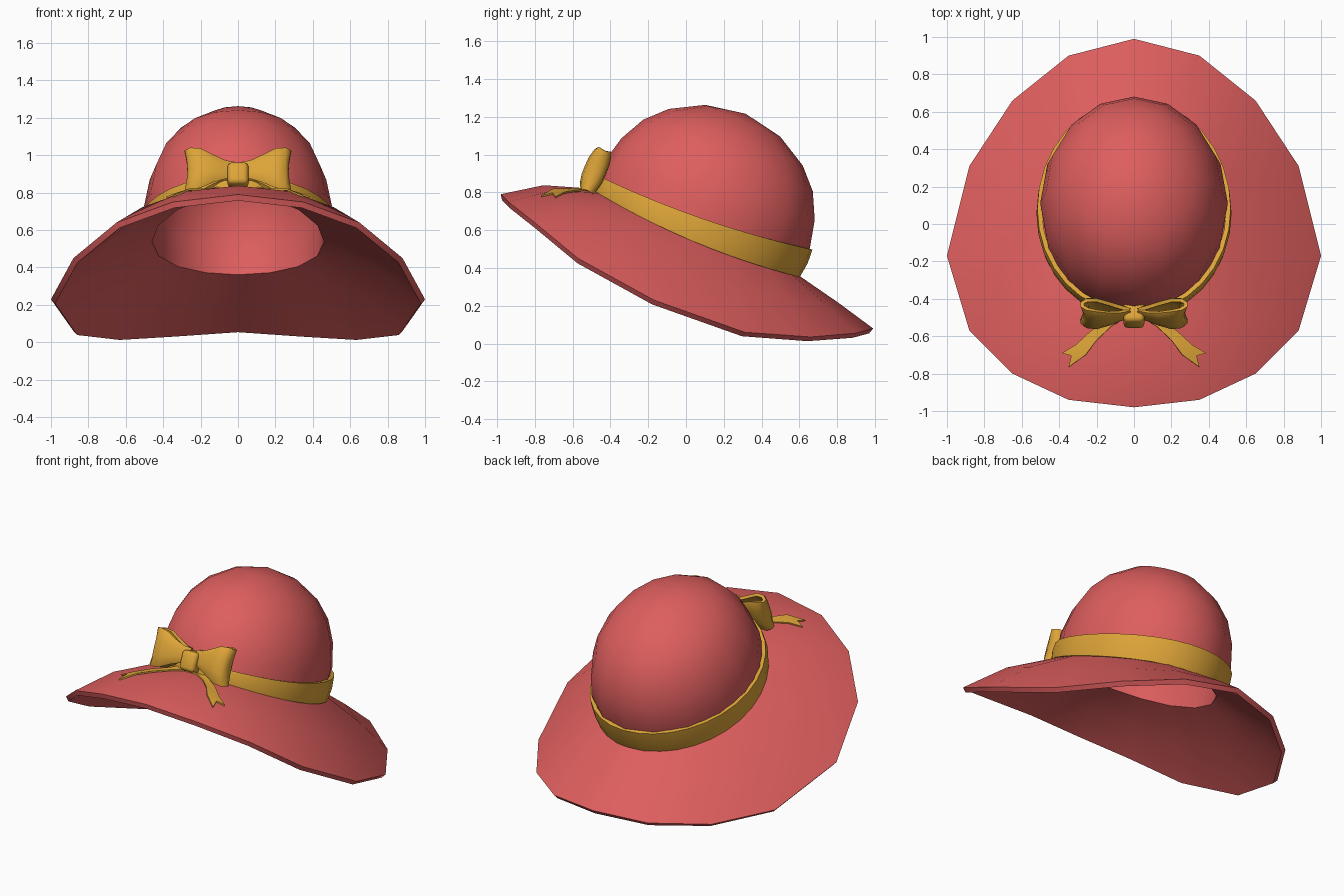
import bpy, bmesh, math
from mathutils import Vector, Matrix
from mathutils.bvhtree import BVHTree

if "Cube" in bpy.data.objects:
    bpy.data.objects.remove(bpy.data.objects["Cube"])

TILT = 0.4                       # hat leans forward-up by this angle
SIDES = 16
CENTRE = Vector((0, 0.053, 0.594))
ROT = Matrix.Rotation(-TILT, 4, 'X')
HAT = Matrix.Translation(CENTRE) @ ROT


def material(name, col):
    m = bpy.data.materials.new(name)
    m.diffuse_color = (*col, 1)
    m.use_nodes = True
    m.node_tree.nodes["Principled BSDF"].inputs["Base Color"].default_value = m.diffuse_color
    return m


RED = material("coral_red", (0.73, 0.112, 0.112))
GOLD = material("ribbon_gold", (0.73, 0.376, 0.04))


def finish(bm, name, mat, thickness=0, offset=-1, angle=50):
    me = bpy.data.meshes.new(name)
    bm.to_mesh(me)
    bm.free()
    ob = bpy.data.objects.new(name, me)
    bpy.context.collection.objects.link(ob)
    me.materials.append(mat)
    if thickness:
        s = ob.modifiers.new("thickness", 'SOLIDIFY')
        s.thickness, s.offset = thickness, offset
    bpy.ops.object.select_all(action='DESELECT')
    ob.select_set(True)
    bpy.context.view_layer.objects.active = ob
    if thickness:
        bpy.ops.object.modifier_apply(modifier="thickness")
    bpy.ops.object.shade_smooth_by_angle(angle=math.radians(angle))
    return ob


def loft(bm, rings, closed=True):
    """Skin a list of point rows with quads."""
    rows = [[bm.verts.new(p) for p in r] for r in rings]
    n = len(rows[0])
    for a, b in zip(rows, rows[1:]):
        for k in range(n if closed else n - 1):
            j = (k + 1) % n
            bm.faces.new((a[k], a[j], b[j], b[k]))
    return rows


def hat_ring(ry, height, sag=0.0, rx_ratio=0.85, taper=0.0, n=SIDES):
    """Oval ring around the tilted crown axis, starting at the front."""
    pts = []
    for k in range(n):
        a = 2 * math.pi * k / n
        h = height - taper * math.cos(a) - sag * math.sin(a) ** 2
        pts.append(HAT @ Vector((ry * rx_ratio * math.sin(a), -ry * math.cos(a), h)))
    return pts


# Brim edge: half outline from front to back, mirrored
half = [(0, -0.98, 0.79), (0.35, -0.94, 0.75), (0.65, -0.80, 0.64),
        (0.88, -0.57, 0.45), (1.0, -0.17, 0.23), (0.88, 0.31, 0.06),
        (0.65, 0.66, 0.035), (0.35, 0.90, 0.055), (0, 0.99, 0.08)]
rim = [Vector(p) for p in half] + [Vector((-x, y, z)) for x, y, z in half[7:0:-1]]
base = hat_ring(0.575, 0, 0.045)
brim_mid = []
for k in range(SIDES):
    a = 2 * math.pi * k / SIDES
    p = base[k].lerp(rim[k], 0.55)
    p.z += 0.02 + 0.015 * math.cos(a) + 0.02 * math.sin(a) ** 2
    brim_mid.append(p)

# Hat shell: brim and crown
bm = bmesh.new()
crown = [(0.59, 0.15), (0.555, 0.30), (0.487, 0.435), (0.385, 0.54), (0.215, 0.635)]
rows = loft(bm, [rim, brim_mid, base] + [hat_ring(r, h) for r, h in crown])
pole = bm.verts.new(HAT @ Vector((0, 0, 0.675)))
for k in range(SIDES):
    bm.faces.new((rows[-1][k], rows[-1][(k + 1) % SIDES], pole))
bm.normal_update()
surface = BVHTree.FromBMesh(bm)
finish(bm, "hat_shell", RED, 0.033)

# Ribbon band around the crown base
bm = bmesh.new()
loft(bm, [hat_ring(0.60, -0.01, 0.045, 0.855, n=32),
          hat_ring(0.61, 0.055, 0.045, 0.855, 0.02, n=32),
          hat_ring(0.605, 0.11, 0.035, 0.855, 0.04, n=32)])
finish(bm, "hat_band", GOLD, 0.025)

# Bow loops: a bulging ribbon folded round on each side
BOW = Matrix.Translation((0, -0.475, 0.915)) @ ROT
path = [(0.02, -0.015, 0.05), (0.07, -0.035, 0.055), (0.13, -0.055, 0.08),
        (0.20, -0.065, 0.115), (0.255, -0.055, 0.122), (0.285, -0.02, 0.115),
        (0.285, 0.02, 0.115), (0.255, 0.05, 0.122), (0.20, 0.055, 0.115),
        (0.13, 0.045, 0.08), (0.07, 0.03, 0.055), (0.02, 0.01, 0.05)]
for side, label in ((1, "right"), (-1, "left")):
    bm = bmesh.new()
    rings = []
    for t in (-1, -0.85, -0.4, 0, 0.4, 0.85, 1):
        pinch = 1 - 0.35 * t ** 4
        rings.append([BOW @ Vector((side * x * (1 - 0.05 * (1 - t * t) * (x > 0.27)),
                                    d * pinch, t * hh)) for x, d, hh in path])
    loft(bm, rings, closed=False)
    if side < 0:
        bmesh.ops.reverse_faces(bm, faces=bm.faces[:])
    finish(bm, "bow_loop_" + label, GOLD, 0.02, -1, 60)

# Bow knot
bm = bmesh.new()
bmesh.ops.create_cube(bm, size=1)
bmesh.ops.scale(bm, vec=(0.11, 0.125, 0.125), verts=bm.verts)
bmesh.ops.bevel(bm, geom=bm.edges[:], offset=0.022, segments=2, affect='EDGES', profile=0.5)
bm.transform(Matrix.Translation((0, -0.482, 0.888)) @ ROT)
finish(bm, "bow_knot", GOLD, angle=60)

# Ribbon tails lying on the brim, with a notched end
left_edge = [(0.02, -0.49), (0.12, -0.545), (0.20, -0.62), (0.26, -0.70), (0.35, -0.765)]
right_edge = [(0.05, -0.46), (0.16, -0.515), (0.24, -0.58), (0.31, -0.645), (0.385, -0.69)]
middle = [((a + c) / 2, (b + d) / 2) for (a, b), (c, d) in zip(left_edge, right_edge)]
middle[-1] = (0.335, -0.705)


def on_brim(x, y):
    hit = surface.ray_cast(Vector((x, y, 2)), Vector((0, 0, -1)))[0]
    return Vector((x, y, (hit.z if hit and hit.z < 0.88 else 0.82) + 0.014))


for side, label in ((1, "right"), (-1, "left")):
    bm = bmesh.new()
    loft(bm, [[on_brim(side * x, y) for x, y in e] for e in (left_edge, middle, right_edge)],
         closed=False)
    if side < 0:
        bmesh.ops.reverse_faces(bm, faces=bm.faces[:])
    finish(bm, "bow_tail_" + label, GOLD, 0.009)
